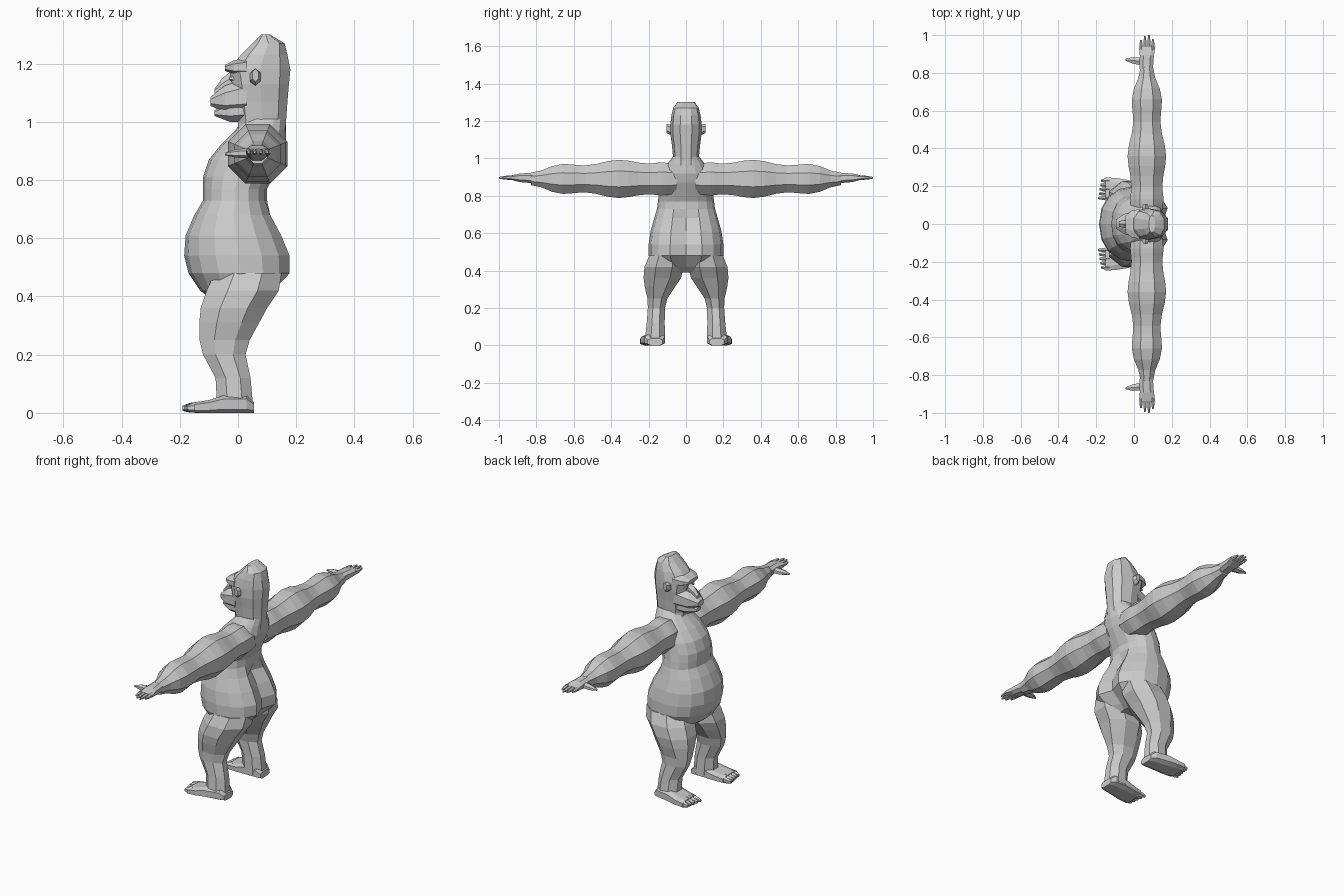
import bpy
import bmesh
import math
from mathutils import Vector

cube = bpy.data.objects.get("Cube")
if cube:
    bpy.data.objects.remove(cube)

fur = bpy.data.materials.new("grey_fur")
fur.use_nodes = True
grey = (.6, .6, .6, 1)
fur.diffuse_color = grey
fur.node_tree.nodes["Principled BSDF"].inputs["Base Color"].default_value = grey


def loft(name, axis, rows, sides=8, mirror=False, boxy=1, turned=True):
    """Skin rings along an axis; row = position, two centres, two radii."""
    bm = bmesh.new()
    turn = math.pi / sides if turned else 0
    rings = []
    for along, centre_a, centre_b, radius_a, radius_b in rows:
        ring = []
        for i in range(sides):
            angle = math.tau * i / sides + turn
            c = math.cos(angle) / math.cos(turn)
            s = math.sin(angle) / math.cos(turn)
            c = math.copysign(abs(c) ** boxy, c)
            s = math.copysign(abs(s) ** boxy, s)
            point = [centre_a + c * radius_a, centre_b + s * radius_b]
            point.insert("xyz".index(axis), along)
            ring.append(bm.verts.new(point))
        rings.append(ring)
    for lower, upper in zip(rings, rings[1:]):
        for i in range(sides):
            bm.faces.new((lower[i - 1], lower[i], upper[i], upper[i - 1]))
    bm.faces.new(rings[0])
    bm.faces.new(rings[-1])
    bmesh.ops.recalc_face_normals(bm, faces=bm.faces)
    mesh = bpy.data.meshes.new(name)
    bm.to_mesh(mesh)
    bm.free()
    mesh.materials.append(fur)
    obj = bpy.data.objects.new(name, mesh)
    bpy.context.collection.objects.link(obj)
    if mirror:
        modifier = obj.modifiers.new("mirror", "MIRROR")
        modifier.use_axis = (False, True, False)
    return obj


def taper(name, axis, start, end, start_size, end_size, **options):
    """A short convex stub from start to end."""
    rows = []
    for travel, shrink in ((0, 0), (.6, .3), (1, 1)):
        centre = list(Vector(start).lerp(Vector(end), travel))
        size = Vector(start_size).lerp(Vector(end_size), shrink)
        along = centre.pop("xyz".index(axis))
        rows.append((along, *centre, *size))
    return loft(name, axis, rows, **options)


def upright(rows):
    """Turn height, front, back and half width into centred rings."""
    return [(z, (front + back) / 2, 0, (back - front) / 2, half)
            for z, front, back, half in rows]


def swell(keys, steps=3):
    """Ease the radius between muscle peaks and hollows."""
    for (y, radius), (next_y, next_radius) in zip(keys, keys[1:]):
        for i in range(steps):
            t = i / steps
            ease = (1 - math.cos(math.pi * t)) / 2
            yield y + (next_y - y) * t, radius + (next_radius - radius) * ease
    yield keys[-1]


# Torso: belly, waist crease, chest and shoulders
torso = loft("torso", "z", upright([
    (.39, -.09, .07, .1), (.42, -.13, .13, .17), (.48, -.17, .19, .2),
    (.54, -.185, .19, .2), (.61, -.18, .16, .19), (.68, -.15, .12, .17),
    (.73, -.12, .1, .155), (.77, -.12, .1, .15), (.81, -.12, .12, .145),
    (.87, -.1, .15, .14), (.92, -.06, .165, .13), (.97, -.01, .165, .1),
    (1.01, .02, .165, .07)]), sides=16, turned=False, boxy=.9)

# Groove down the middle of the rump
for vertex in torso.data.vertices:
    x, y, z = vertex.co
    if x > 0 and abs(y) < .01 and .4 < z < .7:
        vertex.co.x -= .04

# Neck and crested skull
loft("head", "z", upright([
    (.93, 0, .16, .08), (1, 0, .165, .066), (1.07, -.01, .17, .072),
    (1.13, -.02, .175, .08), (1.18, -.03, .18, .08), (1.23, .01, .17, .075),
    (1.27, .05, .16, .065), (1.3, .08, .11, .045)]), sides=10, boxy=.85)

# Face
taper("brow", "x", (.03, 0, 1.19), (-.045, 0, 1.185), (.08, .03), (.045, .01), boxy=.8)
taper("muzzle", "x", (.03, 0, 1.09), (-.095, 0, 1.07), (.07, .06), (.025, .015), boxy=.85)
taper("jaw", "x", (.05, 0, 1.05), (-.08, 0, 1.03), (.06, .05), (.02, .01), boxy=.85)
taper("nose", "x", (-.02, 0, 1.13), (-.08, 0, 1.1), (.02, .04), (.016, .012), sides=6)
taper("eye", "x", (0, .03, 1.15), (-.03, .03, 1.15), (.013, .012), (.006, .005),
      sides=6, mirror=True)
taper("ear", "y", (.06, .07, 1.15), (.06, .105, 1.16), (.02, .025), (.01, .02),
      sides=6, mirror=True)

# Arms with shoulder, upper and forearm muscles
arm_keys = [(.05, .08), (.13, .088), (.2, .082), (.36, .102), (.54, .072),
            (.66, .08), (.83, .033)]
loft("arm", "y", [(y, .068, .89, radius, radius) for y, radius in swell(arm_keys)],
     mirror=True)

# Hands
taper("palm", "y", (.065, .82, .895), (.07, .94, .897), (.035, .028), (.043, .01),
      boxy=.8, mirror=True)
taper("thumb", "x", (.05, .86, .893), (-.045, .87, .89), (.022, .016), (.005, .004),
      sides=6, mirror=True)
for i, tip in enumerate((.975, .995, 1, .98)):
    x = .037 + i * .021
    taper("finger_" + str(i), "y", (x, .92, .897), (x, tip, .896),
          (.01, .011), (.004, .004), sides=6, mirror=True)

# Legs: ankle, calf, knee, thigh and hip
loft("leg", "z", [
    (.02, -.01, .166, .062, .055), (.12, -.017, .162, .06, .048),
    (.2, -.047, .158, .073, .046), (.25, -.046, .153, .086, .053),
    (.31, -.03, .14, .103, .08), (.36, -.014, .127, .114, .1),
    (.42, .016, .117, .124, .105), (.48, .035, .107, .115, .09)], mirror=True)

# Feet and toes
loft("foot", "x", [
    (.055, .165, .018, .04, .018), (.03, .167, .03, .054, .03),
    (-.05, .174, .03, .062, .03), (-.1, .18, .022, .064, .022),
    (-.15, .184, .018, .062, .018)], boxy=.6, mirror=True)
for i in range(5):
    y = .138 + i * .023
    taper("toe_" + str(i), "x", (-.13, y, .02), (-.19 + i * .004, y, .016),
          (.012, .017), (.006, .008), sides=6, mirror=True)
